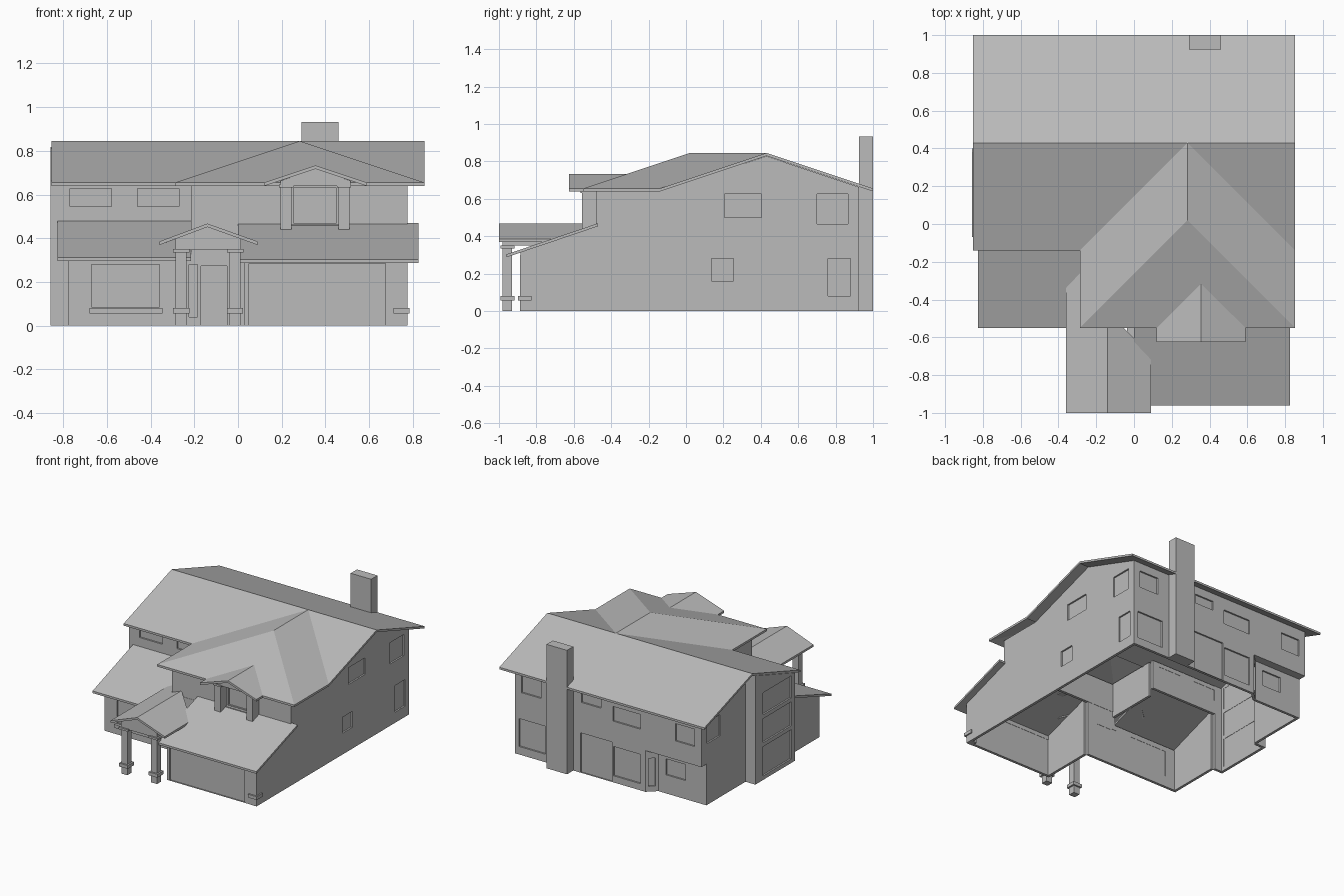
import bpy, bmesh
from mathutils import Vector

old = bpy.data.objects.get("Cube")
if old:
    bpy.data.objects.remove(old, do_unlink=True)

grey = bpy.data.materials.new("plain grey")
grey.use_nodes = True
grey.diffuse_color = (0.5, 0.5, 0.5, 1)
grey.node_tree.nodes["Principled BSDF"].inputs["Base Color"].default_value = (0.5, 0.5, 0.5, 1)

WALL = 0.02


def finish(name, bm):
    bmesh.ops.recalc_face_normals(bm, faces=bm.faces)
    mesh = bpy.data.meshes.new(name)
    bm.to_mesh(mesh)
    bm.free()
    mesh.materials.append(grey)
    ob = bpy.data.objects.new(name, mesh)
    bpy.context.collection.objects.link(ob)
    return ob


def prism(bm, points, offset):
    """Closed solid swept from a planar outline."""
    a = [bm.verts.new(p) for p in points]
    b = [bm.verts.new(Vector(p) + Vector(offset)) for p in points]
    bm.faces.new(a)
    bm.faces.new(b[::-1])
    for i in range(len(a)):
        j = (i + 1) % len(a)
        bm.faces.new((a[i], a[j], b[j], b[i]))


def box(name, x, y, z):
    bm = bmesh.new()
    prism(bm, [(x[0], y[0], z[0]), (x[1], y[0], z[0]), (x[1], y[1], z[0]), (x[0], y[1], z[0])],
          (0, 0, z[1] - z[0]))
    return finish(name, bm)


def sheet(name, verts, faces, t=0.016):
    """Roof surface thickened straight down."""
    bm = bmesh.new()
    top = [bm.verts.new(v) for v in verts]
    low = [bm.verts.new((v[0], v[1], v[2] - t)) for v in verts]
    edges = [(f[i], f[(i + 1) % len(f)]) for f in faces for i in range(len(f))]
    for f in faces:
        bm.faces.new([top[i] for i in f])
        bm.faces.new([low[i] for i in reversed(f)])
    for a, b in edges:
        if (b, a) not in edges:
            bm.faces.new((top[b], top[a], low[a], low[b]))
    return finish(name, bm)


def wall(name, start, end, outline, openings=()):
    """Upright wall, outside to the right of start->end. Outline and openings
    use (world coordinate along the wall, z); openings get a set-back pane."""
    p, d = Vector((*start, 0)), Vector((end[0] - start[0], end[1] - start[1], 0))
    d.normalize()
    out = Vector((d.y, -d.x, 0))
    axis = 0 if abs(d.x) > abs(d.y) else 1

    def at(s, z, depth=0):
        return p + d * ((s - p[axis]) / d[axis]) - out * depth + Vector((0, 0, z))

    bm = bmesh.new()
    prism(bm, [at(s, z) for s, z in outline], -out * WALL)
    ob = finish(name, bm)
    if not openings:
        return
    cut, panes = bmesh.new(), bmesh.new()
    for s0, s1, z0, z1 in openings:
        rect = [(s0, z0), (s1, z0), (s1, z1), (s0, z1)]
        prism(cut, [at(s, z, -0.02) for s, z in rect], -out * 0.08)
        prism(panes, [at(s, z, 0.012) for s, z in rect], -out * 0.006)
    cutter = finish(name + "_cutter", cut)
    cutter.hide_render = True
    mod = ob.modifiers.new("openings", "BOOLEAN")
    mod.operation, mod.solver, mod.object = "DIFFERENCE", "EXACT", cutter
    bpy.context.view_layer.objects.active = ob
    bpy.ops.object.modifier_apply(modifier=mod.name)
    bpy.data.objects.remove(cutter, do_unlink=True)
    finish(name + "_panes", panes)


def rect(a, b, z0, z1):
    return [(a, z0), (b, z0), (b, z1), (a, z1)]


# Main roof and hipped front wing roof
EAVE, RIDGE = 0.655, 0.845
sheet("main_roof",
      [(x, y, z) for y, z in ((-0.14, EAVE), (0.43, RIDGE), (1, EAVE)) for x in (-0.853, 0.853)],
      [(0, 1, 3, 2), (2, 3, 5, 4)])
sheet("wing_roof",
      [(-0.287, -0.55, EAVE), (0.853, -0.55, EAVE), (0.283, 0.02, RIDGE),
       (0.283, 0.43, RIDGE), (-0.287, -0.14, EAVE), (0.853, -0.14, EAVE)],
      [(0, 1, 2), (1, 5, 3, 2), (0, 2, 3, 4)])

# Lower lean-to roofs
for name, x0, x1, y0, y1, z0 in (("left_lower_roof", -0.825, -0.215, -0.55, -0.07, 0.312),
                                 ("garage_roof", 0.0, 0.825, -0.96, -0.47, 0.303)):
    sheet(name, [(x0, y0, z0), (x1, y0, z0), (x1, y1, z0 + 0.166), (x0, y1, z0 + 0.166)],
          [(0, 1, 2, 3)])

# Porch and dormer gable roofs
sheet("porch_roof",
      [(-0.14, -1, 0.467), (-0.14, -0.47, 0.467), (-0.215, -0.47, 0.438), (-0.215, -0.2, 0.438),
       (-0.36, -0.32, 0.385), (-0.36, -1, 0.385), (0.09, -1, 0.385), (0.09, -0.69, 0.385)],
      [(0, 1, 2, 3, 4, 5), (0, 6, 7, 1)])
sheet("dormer_roof",
      [(0.355, -0.625, 0.733), (0.355, -0.31, 0.733), (0.12, -0.55, 0.655),
       (0.12, -0.625, 0.655), (0.59, -0.625, 0.655), (0.59, -0.55, 0.655)],
      [(0, 1, 2, 3), (0, 4, 5, 1)])

# Side walls
wall("right_wall", (0.775, -0.885), (0.775, 0.925),
     [(-0.885, 0), (0.925, 0), (0.925, 0.662), (0.43, 0.828), (-0.14, 0.64), (-0.48, 0.64),
      (-0.48, 0.455), (-0.885, 0.315)],
     [(0.205, 0.405, 0.5, 0.625), (0.7, 0.865, 0.465, 0.625),
      (0.135, 0.255, 0.16, 0.28), (0.76, 0.88, 0.08, 0.28)])
wall("left_wall", (-0.775, 0.925), (-0.775, -0.07),
     [(0.865, 0), (0.865, 0.31), (0.925, 0.31), (0.925, 0.662), (0.43, 0.828), (0.4, 0.818),
      (0.4, 0)], [(0.7, 0.86, 0.46, 0.62)])
wall("left_room_wall", (-0.775, -0.07), (-0.775, -0.48),
     [(-0.07, 0), (-0.07, 0.46), (-0.48, 0.32), (-0.48, 0)])

# Tall left bump-out with three stacked panels
wall("bump_out_face", (-0.857, 0.4), (-0.857, -0.07),
     [(0.4, 0), (0.4, 0.818), (-0.07, 0.662), (-0.07, 0)],
     [(-0.03, 0.31, a, b) for a, b in ((0.03, 0.25), (0.28, 0.46), (0.49, 0.655))])
wall("bump_out_back", (-0.775, 0.4), (-0.857, 0.4), rect(-0.775, -0.857, 0, 0.818))
wall("bump_out_front", (-0.857, -0.07), (-0.775, -0.07), rect(-0.857, -0.775, 0, 0.662))

# Front walls
wall("upper_left_front", (-0.775, -0.07), (-0.215, -0.07), rect(-0.775, -0.215, 0.44, 0.66),
     [(-0.77, -0.58, 0.545, 0.628), (-0.46, -0.27, 0.545, 0.628)])
wall("wing_side", (-0.215, -0.07), (-0.215, -0.48), rect(-0.07, -0.48, 0.38, 0.645))
wall("wing_front", (-0.215, -0.48), (0.775, -0.48), rect(-0.215, 0.775, 0.42, 0.64),
     [(0.255, 0.45, 0.47, 0.63)])
wall("lower_left_front", (-0.775, -0.48), (0.03, -0.48),
     rect(-0.775, 0.03, 0, 0.318),
     [(-0.67, -0.36, 0.085, 0.28), (-0.225, -0.185, 0.04, 0.28), (-0.17, -0.05, 0.001, 0.272)])
wall("entry_upper_wall", (-0.215, -0.482), (0.03, -0.482), rect(-0.215, 0.03, 0.3, 0.43))
wall("entry_side", (0.03, -0.48), (0.03, -0.885),
     [(-0.48, 0), (-0.48, 0.44), (-0.885, 0.31), (-0.885, 0)])
wall("garage_front", (0.03, -0.885), (0.775, -0.885), rect(0.03, 0.775, 0, 0.315),
     [(0.05, 0.675, 0.001, 0.285)])

# Rear wall with a recessed lower corner and angled door
wall("rear_wall", (0.775, 0.925), (-0.775, 0.925),
     [(0.775, 0), (-0.31, 0), (-0.31, 0.31), (-0.775, 0.31), (-0.775, 0.662), (0.775, 0.662)],
     [(0.56, 0.72, 0.47, 0.6), (0.52, 0.74, 0.06, 0.27), (0.06, 0.22, 0.53, 0.6),
      (-0.03, 0.23, 0.001, 0.3), (-0.27, -0.04, 0.46, 0.57), (-0.27, -0.045, 0.05, 0.27),
      (-0.72, -0.56, 0.45, 0.58)])
wall("rear_angled_wall", (-0.31, 0.925), (-0.375, 0.865), rect(-0.31, -0.375, 0, 0.31),
     [(-0.325, -0.36, 0.04, 0.25)])
wall("rear_recess_wall", (-0.375, 0.865), (-0.775, 0.865), rect(-0.375, -0.775, 0, 0.31),
     [(-0.6, -0.44, 0.14, 0.26)])
box("rear_overhang", (-0.775, -0.31), (0.85, 0.924), (0.31, 0.32))

# Chimney and front window sill
box("chimney", (0.29, 0.46), (0.925, 1), (0, 0.932))
box("window_sill", (-0.68, -0.345), (-0.5, -0.478), (0.055, 0.08))


# Porch and corner columns with base bands
def column(name, x, y, top, w=0.025):
    box(name, (x - w, x + w), (y - w, y + w), (0, top))
    box(name + "_band", (x - w - 0.012, x + w + 0.012), (y - w - 0.012, y + w + 0.012),
        (0.055, 0.08))


for side, x in (("left", -0.26), ("right", -0.013)):
    column(side + "_porch_column", x, -0.955, 0.335)
    box(side + "_porch_beam", (x - 0.025, x + 0.025), (-0.98, -0.5), (0.35, 0.375))
    box(side + "_porch_cap", (x - 0.038, x + 0.038), (-0.993, -0.917), (0.335, 0.35))
column("garage_corner_column", 0.748, -0.862, 0.3)

# Porch and dormer gable infill
for name, cx, half, y, z0, z1 in (("porch_gable", -0.137, 0.15, -0.98, 0.345, 0.455),
                                  ("dormer_gable", 0.355, 0.16, -0.557, 0.64, 0.72)):
    bm = bmesh.new()
    shoulder = z1 - half * 0.36
    prism(bm, [(cx - half, y, z0), (cx + half, y, z0), (cx + half, y, shoulder), (cx, y, z1),
               (cx - half, y, shoulder)], (0, 0.05, 0))
    finish(name, bm)

# Dormer posts beside the window
for side, x in (("left", 0.22), ("right", 0.485)):
    box(side + "_dormer_post", (x - 0.025, x + 0.025), (-0.555, -0.478), (0.43, 0.64))
    box(side + "_dormer_cap", (x - 0.033, x + 0.033), (-0.563, -0.478), (0.632, 0.645))
box("dormer_sill", (0.245, 0.46), (-0.5, -0.478), (0.45, 0.465))
